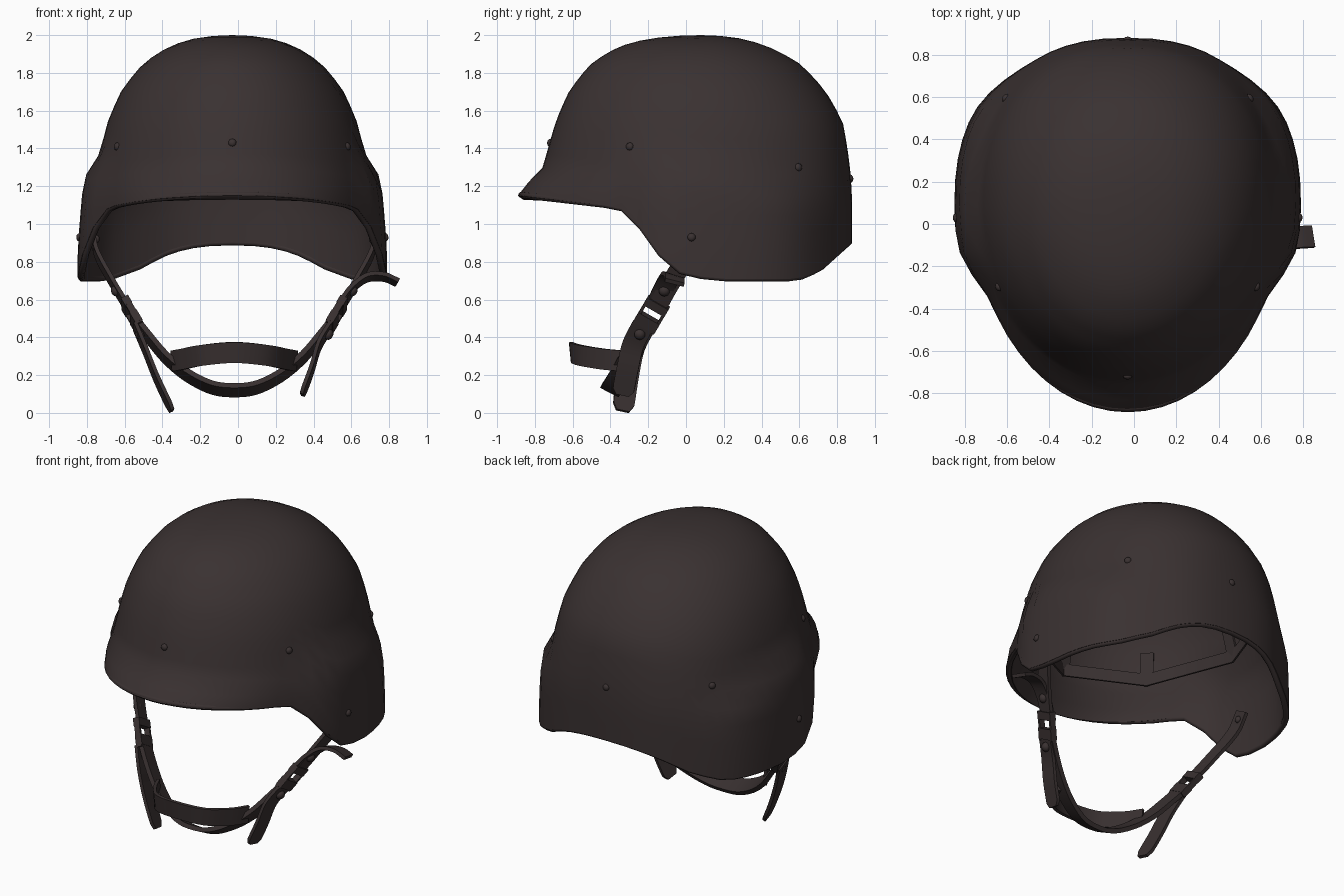
import bpy, bmesh, math
from mathutils import Vector, Matrix

if "Cube" in bpy.data.objects:
    bpy.data.objects.remove(bpy.data.objects["Cube"])

CX, CY, TOP = -0.03, 0.08, 2.0
SEG, ROWS = 56, 18

def material(name, col):
    m = bpy.data.materials.new(name)
    m.diffuse_color = (*col, 1)
    m.use_nodes = True
    m.node_tree.nodes["Principled BSDF"].inputs["Base Color"].default_value = m.diffuse_color
    return m

SHELL = material("dark brown shell", (0.042, 0.031, 0.031))
STRAP = material("dark brown webbing", (0.039, 0.029, 0.029))

def finish(name, bm, mat, angle=35):
    me = bpy.data.meshes.new(name)
    bm.to_mesh(me)
    bm.free()
    ob = bpy.data.objects.new(name, me)
    bpy.context.collection.objects.link(ob)
    me.materials.append(mat)
    bpy.ops.object.select_all(action='DESELECT')
    ob.select_set(True)
    bpy.context.view_layer.objects.active = ob
    bpy.ops.object.shade_smooth_by_angle(angle=math.radians(angle))
    return ob

def lerp_table(table, key, col):
    for a, b in zip(table, table[1:]):
        if key <= b[0]:
            t = max(0, (key - a[0]) / (b[0] - a[0]))
            return a[col] + (b[col] - a[col]) * t
    return table[-1][col]

def clamp(t):
    return min(1, max(0, t))

def ease(t):
    t = clamp(t)
    return t * t * (3 - 2 * t)

# Dome profile: height, front y, back y, half width
PROFILE = [(math.sqrt(TOP - z), f, b, w) for z, f, b, w in [
    (2.0, CY, CY, 0), (1.98, -0.20, 0.30, 0.21), (1.94, -0.35, 0.43, 0.33),
    (1.85, -0.50, 0.60, 0.47), (1.70, -0.62, 0.74, 0.59), (1.54, -0.69, 0.83, 0.66),
    (1.40, -0.73, 0.855, 0.695), (1.28, -0.765, 0.87, 0.715), (1.20, -0.86, 0.875, 0.725),
    (1.15, -0.89, 0.88, 0.73), (0.70, -0.89, 0.88, 0.735)]]

# Rim height along the side: y, z
RIM = [(-0.89, 1.15), (-0.36, 1.09), (-0.29, 1.05), (-0.10, 0.79), (0.0, 0.73),
       (0.2, 0.71), (0.6, 0.71), (0.72, 0.76), (0.88, 0.90)]
BACK_E = 0.83

def surf(th, z, inset=0.0):
    """Point on the outer shell at azimuth th and height z."""
    c, s = math.cos(th), math.sin(th)
    key = math.sqrt(max(0, TOP - z))
    f, b, w = (lerp_table(PROFILE, key, i) for i in (1, 2, 3))
    # ear bulge: short fade to the front, long fade to the back
    window = ease((abs(c) - 0.5) / 0.4) if s > 0 else ease((abs(c) - 0.88) / 0.11)
    w += window * (0.058 * ease((1.40 - 0.25 * max(0, s) - z) / 0.16) + 0.027 * clamp((1.28 - z) / 0.4))
    e = 1 - (1 - BACK_E) * clamp((TOP - z) / 0.9) * ease(s * 8)
    x = math.copysign(abs(c) ** e, c) * (w - inset)
    y = abs(s) ** e * ((b - CY - inset) if s > 0 else (f - CY + inset))
    return Vector((CX + x, CY + y, z))

def rim_z(th):
    s = math.sin(th)
    y = CY + (0.8 * s ** BACK_E if s > 0 else 0.97 * s)
    return lerp_table(RIM, y, 1)

# Helmet shell with thickness
bm = bmesh.new()
apex = bm.verts.new((CX, CY, TOP))
rings = []
angles = [2 * math.pi * k / SEG for k in range(SEG)]
for j in range(1, ROWS + 1):
    u = j / ROWS * math.pi / 2
    rings.append([bm.verts.new(surf(a, rim_z(a) + (TOP - rim_z(a)) * math.cos(u))) for a in angles])
for k in range(SEG):
    n = (k + 1) % SEG
    bm.faces.new((apex, rings[0][k], rings[0][n]))
    for r0, r1 in zip(rings, rings[1:]):
        bm.faces.new((r0[k], r1[k], r1[n], r0[n]))
shell = finish("helmet_shell", bm, SHELL)
mod = shell.modifiers.new("thickness", 'SOLIDIFY')
mod.thickness, mod.offset = 0.035, -1
bpy.ops.object.modifier_apply(modifier=mod.name)
bpy.ops.object.shade_smooth_by_angle(angle=math.radians(50))

# Generic closed/open sweep of a cross-section given in a side/normal frame
def sweep(name, pts, wdirs, section, mat, closed=False, scales=None):
    bm = bmesh.new()
    loops, n = [], len(pts)
    for i, p in enumerate(pts):
        a = pts[(i - 1) % n] if closed or i else p
        b = pts[(i + 1) % n] if closed or i < n - 1 else p
        t = (b - a).normalized()
        w = wdirs[i] - t * wdirs[i].dot(t)
        w.normalize()
        d = t.cross(w)
        k = scales[i] if scales else 1
        loops.append([bm.verts.new(p + w * u * k + d * v) for u, v in section])
    m = len(section)
    for i in range(n if closed else n - 1):
        l0, l1 = loops[i], loops[(i + 1) % n]
        for q in range(m):
            bm.faces.new((l0[q], l0[(q + 1) % m], l1[(q + 1) % m], l1[q]))
    if not closed:
        bm.faces.new(loops[0])
        bm.faces.new(loops[-1])
    bmesh.ops.recalc_face_normals(bm, faces=bm.faces)
    return finish(name, bm, mat, 50)

def spline(pts, steps=5):
    p = [Vector(q) for q in pts]
    p = [2 * p[0] - p[1]] + p + [2 * p[-1] - p[-2]]
    out = []
    for a, b, c, d in zip(p, p[1:], p[2:], p[3:]):
        for i in range(steps):
            t = i / steps
            out.append(0.5 * (2 * b + (c - a) * t + (2 * a - 5 * b + 4 * c - d) * t * t
                              + (3 * b - a - 3 * c + d) * t ** 3))
    return out + [p[-2]]

def rect(w, t):
    return [(-w / 2, -t / 2), (w / 2, -t / 2), (w / 2, t / 2), (-w / 2, t / 2)]

def ribbon(name, pts, wdir, width, thick=0.018, steps=5, rounded=False):
    path = spline(pts, steps) if steps else [Vector(p) for p in pts]
    sc = [1] * len(path)
    if rounded:
        sc[-2:] = [0.97, 0.6]
    return sweep(name, path, [Vector(wdir)] * len(path), rect(width, thick), STRAP, scales=sc)

# Rolled rim edging, flush with both faces of the shell
edge = [surf(a, rim_z(a) + 0.004, 0.0185) for a in angles]
tube = [(0.018 * math.cos(q * math.pi / 4), 0.018 * math.sin(q * math.pi / 4)) for q in range(8)]
sweep("rim_edging", edge, [Vector((math.cos(a), math.sin(a), 0.3)) for a in angles], tube, SHELL, True)

# Rivets sitting on the shell
def rivet(name, pos, normal, r=0.022, flat=0.7):
    bm = bmesh.new()
    rot = Vector(normal).to_track_quat('Z', 'Y').to_matrix().to_4x4()
    bmesh.ops.create_uvsphere(bm, u_segments=10, v_segments=6, radius=r,
                              matrix=Matrix.Translation(pos) @ rot @ Matrix.Diagonal((1, 1, flat, 1)))
    finish(name, bm, SHELL, 60)

for deg, z in [(-90, 1.43), (-28, 1.41), (-152, 1.41), (38, 1.30), (142, 1.30),
               (90, 1.24), (-3, 0.93), (183, 0.93)]:
    a = math.radians(deg)
    rivet("shell_rivet", surf(a, z, 0.002), (math.cos(a), math.sin(a), 0.1))

# Inner suspension: angular headband with tabs
corners = [surf(math.radians(d), 1.33, 0.06) for d in range(-90, 270, 45)]
sweep("inner_headband", corners, [Vector((0, 0, 1))] * 8, rect(0.08, 0.012), STRAP, True)
for i, d in enumerate(range(-90, 270, 45)):
    ribbon("inner_tab", [corners[i], surf(math.radians(d), 1.50, 0.045)], (-math.sin(math.radians(d)),
           math.cos(math.radians(d)), 0), 0.08, 0.012, 0)

# Chin harness
W = (0, 0.87, -0.45)
SX = -0.02

def side(s, pts):
    return [(SX + s * x, y, z) for x, y, z in pts]

for s in (-1, 1):
    ribbon("upper_strap", side(s, [(0.745, 0.09, 0.97), (0.73, 0.02, 0.85), (0.645, -0.08, 0.69),
                                   (0.57, -0.15, 0.565)]), W, 0.10, 0.022)
    rivet("strap_rivet", Vector((SX + s * 0.728, 0.07, 0.92)), (-s, 0, 0), 0.022)
    rivet("strap_snap", Vector((SX + s * 0.628, -0.115, 0.645)), (s, -0.2, -0.5), 0.03, 0.8)
    # buckle: two cross bars, two side rails
    a, b = Vector((0.58, -0.145, 0.585)), Vector((0.50, -0.225, 0.45))
    for t0, t1 in ((0.0, 0.28), (0.58, 0.95)):
        ribbon("buckle_bar", side(s, [a.lerp(b, t0), a.lerp(b, t1)]), W, 0.13, 0.042, 0)
    for o in (-0.058, 0.058):
        off = Vector((0, 0.87, -0.45)) * o
        ribbon("buckle_rail", side(s, [a + off, b + off]), W, 0.016, 0.036, 0)
    rivet("buckle_snap", Vector((SX + s * 0.50, -0.245, 0.415)), (s, -0.2, -0.5), 0.03, 0.8)

half = [(0.53, -0.195, 0.495), (0.45, -0.25, 0.395), (0.36, -0.30, 0.29), (0.25, -0.35, 0.20),
        (0.12, -0.39, 0.135)]
ribbon("under_chin_strap", side(-1, half) + [(SX, -0.40, 0.12)] + side(1, half)[::-1], W, 0.11, 0.028)
cup = [(0.325, -0.33, 0.275), (0.27, -0.44, 0.285), (0.17, -0.56, 0.305)]
ribbon("chin_front_strap", side(-1, cup) + [(SX, -0.605, 0.32)] + side(1, cup)[::-1],
       (0, -0.1, 1), 0.11, 0.02)

# Loose strap ends
ribbon("left_loose_end", [(-0.545, -0.23, 0.46), (-0.49, -0.28, 0.33), (-0.43, -0.31, 0.18),
                          (-0.35, -0.335, 0.01)], W, 0.115, 0.02, rounded=True)
ribbon("right_loose_end", [(0.49, -0.23, 0.46), (0.43, -0.28, 0.36), (0.39, -0.31, 0.23),
                           (0.34, -0.335, 0.095)], W, 0.115, 0.02, rounded=True)
ribbon("right_upper_tail", [(0.55, -0.15, 0.59), (0.60, -0.12, 0.655), (0.68, -0.085, 0.715),
                            (0.77, -0.065, 0.72), (0.845, -0.06, 0.69)], (0, 0.95, -0.3), 0.105, 0.022)
